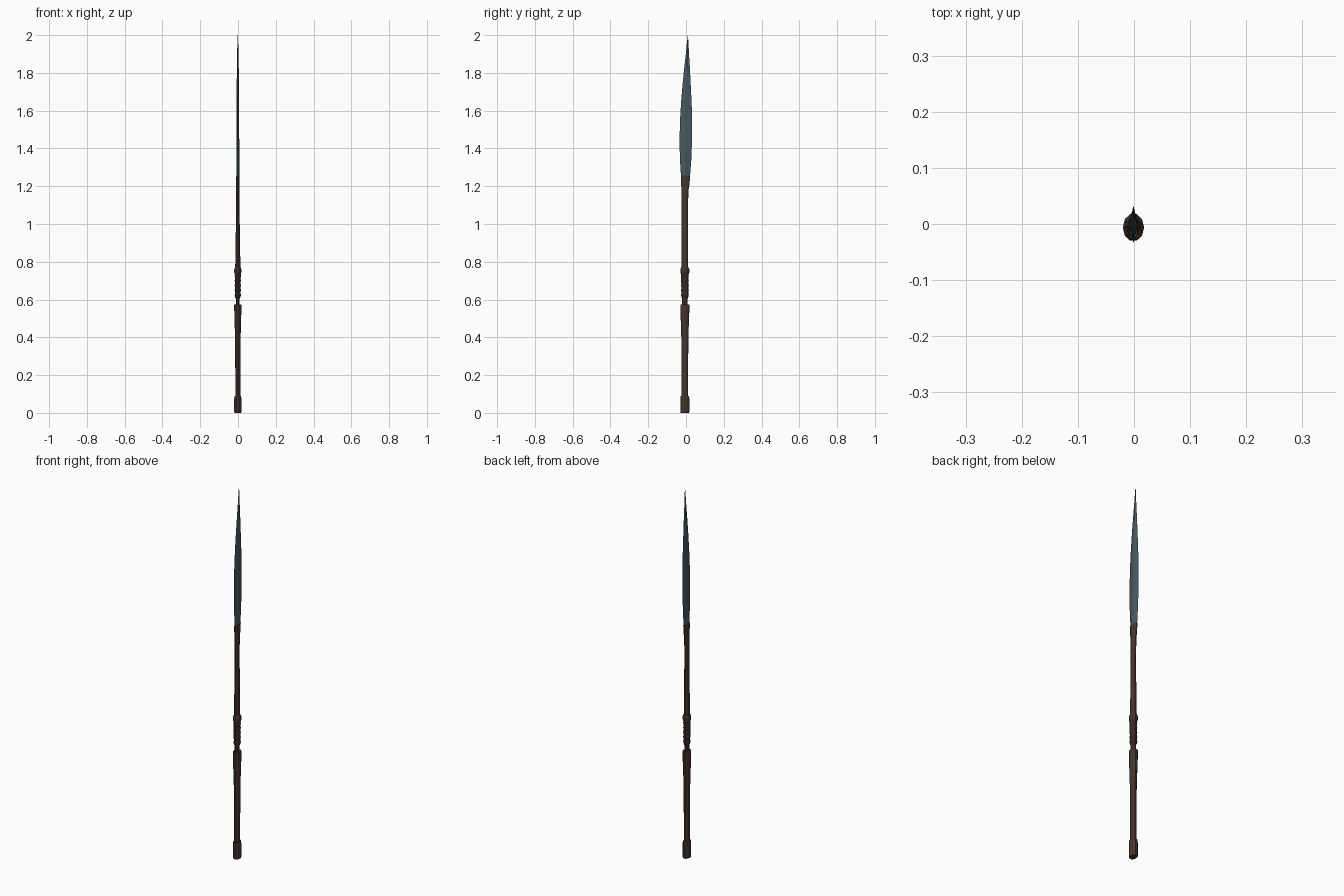
import bpy, bmesh, math


def material(name, rgb):
    m = bpy.data.materials.new(name)
    m.diffuse_color = (*rgb, 1)
    return m


WOOD = material("brown wood", (0.060, 0.034, 0.026))
GRIP = material("dark leather", (0.040, 0.023, 0.019))
STEEL = material("blue grey steel", (0.065, 0.100, 0.118))
CX, CY = -0.001, -0.006


def loft(name, rings, mat, sides=10):
    """Closed elliptical loft; each ring is (z, x radius, y radius, y centre)."""
    bm = bmesh.new()
    loops = []
    for z, rx, ry, cy in rings:
        loops.append([bm.verts.new((CX + rx * math.cos(math.tau * i / sides),
                                    cy + ry * math.sin(math.tau * i / sides), z))
                      for i in range(sides)])
    for a, b in zip(loops, loops[1:]):
        for i in range(sides):
            j = (i + 1) % sides
            bm.faces.new((a[i], a[j], b[j], b[i]))
    bm.faces.new(loops[0][::-1])
    bm.faces.new(loops[-1])
    me = bpy.data.meshes.new(name)
    bm.to_mesh(me)
    bm.free()
    me.materials.append(mat)
    ob = bpy.data.objects.new(name, me)
    bpy.context.collection.objects.link(ob)
    return ob


def turned(name, rings, mat):
    return loft(name, [(z, rx, ry, CY) for z, rx, ry in rings], mat)


# butt cap
turned("butt_cap", [(0, .017, .023), (.005, .019, .025), (.075, .019, .025),
                    (.09, .017, .023)], WOOD)
# lower shaft, flaring into the step under the grip
turned("lower_shaft", [(.08, .013, .018), (.36, .014, .019), (.44, .016, .021),
                       (.545, .019, .025), (.575, .019, .025)], WOOD)
# wrapped grip with narrow neck
turned("grip", [(.565, .010, .016), (.605, .010, .016), (.615, .015, .019),
                (.68, .015, .020), (.745, .016, .021)], GRIP)
for z in (.625, .65, .675, .70, .725):
    turned("grip_wrap", [(z - .007, .015, .020), (z, .017, .022),
                         (z + .007, .015, .020)], GRIP)
# collar above the grip
turned("collar", [(.735, .016, .022), (.745, .019, .025), (.76, .019, .025),
                  (.772, .015, .020)], WOOD)
# upper shaft, flattening and flaring into the blade socket
turned("upper_shaft", [(.76, .014, .018), (.95, .011, .018), (1.14, .008, .018)], WOOD)
loft("blade_socket", [(1.12, .009, .018, CY), (1.18, .009, .020, -.005),
                      (1.23, .009, .024, -.004), (1.258, .008, .026, -.003)], WOOD)
# leaf blade, four sided with a central ridge and a slightly swept tip
edges = [(1.20, -.024, .018, .007), (1.26, -.027, .022, .008),
         (1.34, -.032, .028, .008), (1.42, -.034, .031, .008),
         (1.50, -.033, .033, .007), (1.58, -.030, .032, .007),
         (1.66, -.025, .029, .006), (1.74, -.018, .025, .006),
         (1.82, -.010, .021, .005), (1.90, -.001, .016, .004),
         (1.96, .005, .013, .002), (2.0, .0095, .0105, .0005)]
loft("blade", [(z, t, (b - a) / 2, (a + b) / 2) for z, a, b, t in edges], STEEL, 4)
